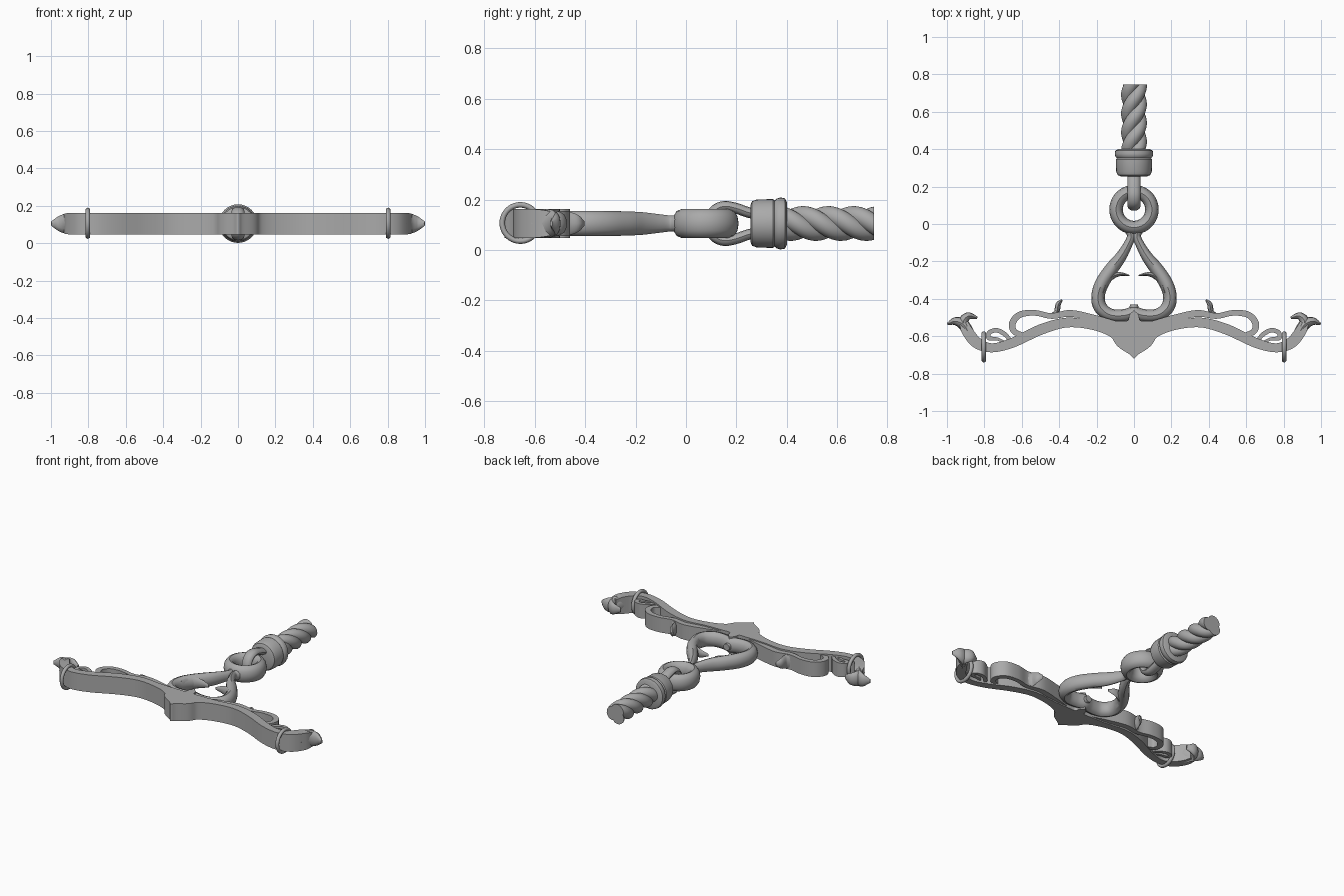
import bpy, bmesh, math
from math import sin, cos, pi, tau
from mathutils import Vector, Matrix

if "Cube" in bpy.data.objects:
    bpy.data.objects.remove(bpy.data.objects["Cube"], do_unlink=True)

MID = 0.105  # height of the plane the whole model lies in

metal = bpy.data.materials.new("grey metal")
metal.use_nodes = True
GREY = (0.4, 0.4, 0.4, 1)
metal.diffuse_color = GREY
metal.node_tree.nodes["Principled BSDF"].inputs["Base Color"].default_value = GREY


def finish(name, bm, mirror=False, angle=40):
    """Turn a bmesh into a named, shaded object, optionally mirrored in x."""
    bmesh.ops.recalc_face_normals(bm, faces=bm.faces)
    mesh = bpy.data.meshes.new(name)
    bm.to_mesh(mesh)
    bm.free()
    mesh.materials.append(metal)
    mesh.polygons.foreach_set("use_smooth", [True] * len(mesh.polygons))
    mesh.set_sharp_from_angle(angle=math.radians(angle))
    obj = bpy.data.objects.new(name, mesh)
    bpy.context.collection.objects.link(obj)
    if mirror:
        obj.modifiers.new("Mirror", "MIRROR")
    return obj


def smooth_path(pts, steps=6):
    """Catmull-Rom interpolation of tuples."""
    p = [Vector(q) for q in pts]
    p = [2 * p[0] - p[1]] + p + [2 * p[-1] - p[-2]]
    out = []
    for a, b, c, d in zip(p, p[1:], p[2:], p[3:]):
        for i in range(steps):
            t = i / steps
            out.append(0.5 * (2 * b + (c - a) * t + (2 * a - 5 * b + 4 * c - d) * t * t
                              + (3 * b - a - 3 * c + d) * t ** 3))
    return out + [p[-2]]


def skin(bm, rings, cap_start=True, cap_end=True):
    """Join rings of points into a tube."""
    loops = [[bm.verts.new(v) for v in r] for r in rings]
    n = len(loops[0])
    for a, b in zip(loops, loops[1:]):
        for i in range(n):
            j = (i + 1) % n
            bm.faces.new((a[i], a[j], b[j], b[i]))
    if cap_start:
        bm.faces.new(loops[0])
    if cap_end:
        bm.faces.new(loops[-1])


def sweep(name, pts, sides=12, mirror=True, upright=False):
    """Sweep a section along points (u, v, half width, half height)."""
    path = smooth_path(pts)
    rings = []
    for i, p in enumerate(path):
        t = path[min(i + 1, len(path) - 1)] - path[max(i - 1, 0)]
        t = Vector((t[0], t[1])).normalized()
        if i == 0 and mirror and p[0] == 0:
            t = Vector((1, 0))
        ring = []
        for k in range(sides):
            if sides == 4:
                s, h = ((1, 1), (-1, 1), (-1, -1), (1, -1))[k]
            else:
                s, h = cos(tau * k / sides), sin(tau * k / sides)
            u, v, w = p[0] - t.y * s * p[2], p[1] + t.x * s * p[2], h * p[3]
            ring.append((w, u, MID + v) if upright else (u, v, MID + w))
        rings.append(ring)
    bm = bmesh.new()
    skin(bm, rings, cap_start=not (mirror and path[0][0] == 0))
    return finish(name, bm, mirror)


def torus(name, centre, major, minor, squash, rot):
    bm = bmesh.new()
    rows = [[bm.verts.new(((major + minor * cos(b)) * cos(a), (major + minor * cos(b)) * sin(a),
                           squash * minor * sin(b)))
             for b in (tau * j / 12 for j in range(12))] for a in (tau * i / 40 for i in range(40))]
    for i in range(40):
        a, b = rows[i], rows[(i + 1) % 40]
        for j in range(12):
            k = (j + 1) % 12
            bm.faces.new((a[j], b[j], b[k], a[k]))
    bm.transform(Matrix.Translation(centre) @ rot)
    return bm


# Crossbar: flat wavy bar with a pointed centre
sweep("crossbar", [(0, -.59, .13, .058), (.05, -.587, .083, .058), (.11, -.562, .046, .058),
                   (.22, -.54, .026, .058), (.36, -.527, .026, .058), (.5, -.565, .028, .058),
                   (.65, -.635, .026, .058), (.76, -.662, .024, .058), (.84, -.635, .03, .058),
                   (.89, -.575, .03, .056), (.91, -.53, .024, .048)], sides=4)

# Leaf tips at both ends of the bar
sweep("outer_leaf", [(.875, -.6, .03, .056), (.91, -.54, .03, .056), (.955, -.52, .022, .042),
                     (.998, -.535, .006, .012)])
sweep("inner_leaf", [(.885, -.58, .03, .056), (.912, -.525, .028, .052), (.885, -.492, .02, .04),
                     (.838, -.502, .007, .015)])

# Scrollwork on the back of the bar
sweep("long_scroll", [(.1, -.53, .012, .05), (.22, -.502, .018, .05), (.34, -.478, .018, .05),
                      (.44, -.492, .015, .05), (.53, -.475, .015, .05), (.61, -.485, .017, .05),
                      (.65, -.53, .018, .05), (.64, -.575, .016, .05), (.59, -.595, .012, .05)], sides=4)
sweep("curl", [(.45, -.49, .008, .05), (.415, -.472, .014, .048), (.405, -.43, .014, .035),
               (.385, -.405, .005, .012)], sides=8)
sweep("small_scroll", [(.66, -.625, .01, .048), (.69, -.59, .012, .048), (.735, -.568, .012, .048),
                       (.775, -.582, .012, .045), (.775, -.61, .012, .045), (.73, -.615, .008, .045),
                       (.69, -.635, .008, .045)], sides=4)

# Thin bands around the bar ends
bm = torus("band", (.803, -.657, MID + .002), .072, .011, 1.1, Matrix.Rotation(pi / 2, 4, 'Y'))
finish("end_band", bm, mirror=True)

# Heart-shaped loop with inward curls and a small knob
sweep("heart_loop", [(0, -.475, .034, .05), (.06, -.49, .034, .05), (.13, -.485, .034, .05),
                     (.18, -.445, .036, .05), (.192, -.385, .036, .05), (.17, -.315, .037, .05),
                     (.12, -.24, .036, .048), (.07, -.175, .03, .045), (.035, -.115, .024, .038),
                     (.015, -.065, .022, .032), (.03, -.03, .022, .032)])
sweep("heart_curl", [(.165, -.37, .01, .04), (.145, -.31, .014, .04), (.11, -.278, .014, .035),
                     (.07, -.268, .01, .025), (.025, -.275, .003, .008)], sides=8)
bm = bmesh.new()
bmesh.ops.create_cone(bm, cap_ends=True, segments=16, radius1=.026, radius2=.022, depth=.05,
                      matrix=Matrix.Translation((0, -.455, MID)) @ Matrix.Rotation(-pi / 2, 4, 'X'))
finish("heart_knob", bm)

# Heavy ring
finish("ring", torus("ring", (0, .077, MID), .096, .036, 1.58, Matrix.Identity(4)))

# Upright shackle joining ring and collar
half = [(.3, .036), (.25, .043), (.2, .06), (.15, .068), (.11, .048)]
shackle = half + [(.092, 0)] + [(y, -z) for y, z in reversed(half)]
sweep("shackle", [(y, z, .021, .034) for y, z in shackle], mirror=False, upright=True)

# Turned collar
profile = [(.255, .072), (.262, .088), (.28, .095), (.345, .097), (.352, .091), (.36, .099),
           (.375, .103), (.392, .1), (.4, .085)]
bm = bmesh.new()
skin(bm, [[(r * cos(tau * k / 32), y, MID + r * sin(tau * k / 32)) for k in range(32)]
          for y, r in profile])
finish("collar", bm)

# Twisted three-strand rope
bm = bmesh.new()
rings = []
for i in range(41):
    y = .39 + .355 * i / 40
    twist = -tau * (y - .39) / .3
    ring = []
    for k in range(36):
        a = tau * k / 36
        r = .051 + .018 * abs(sin(1.5 * a)) ** .8
        ring.append((r * cos(a + twist), y, MID + r * sin(a + twist)))
    rings.append(ring)
skin(bm, rings)
finish("rope", bm, angle=50)
